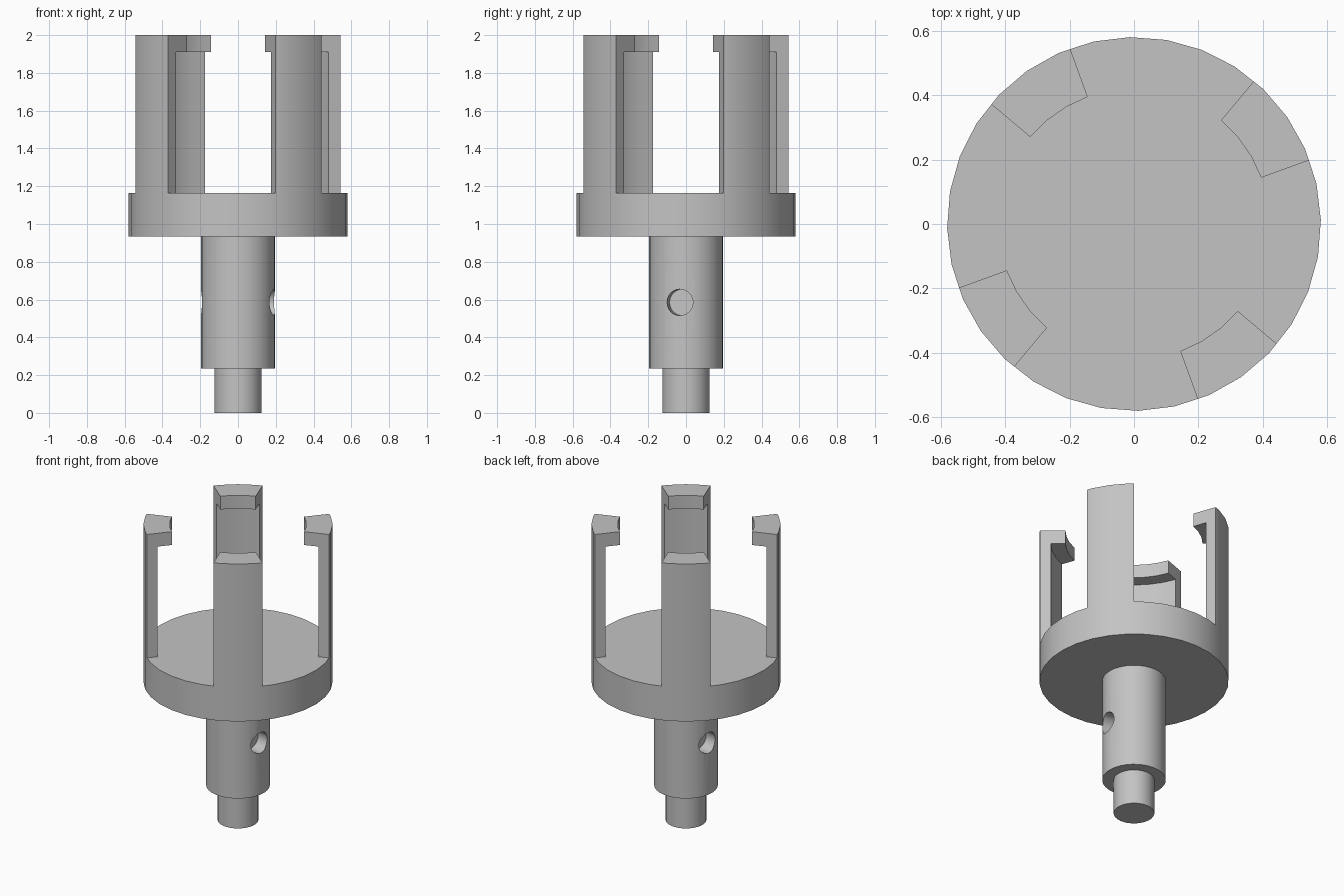
import bpy
import bmesh
from math import radians, cos, sin, pi
from mathutils import Matrix

cube = bpy.data.objects.get("Cube")
if cube:
    bpy.data.objects.remove(cube, do_unlink=True)

SIDES = 32
STEP = 360 / SIDES
TURN = -10            # the whole part is turned about z by this angle
R_OUT = 0.58
Z_DISC, Z_TOP = 1.165, 2.0

grey = bpy.data.materials.new("plain grey")
grey.use_nodes = True
colour = (0.55, 0.55, 0.55, 1)
grey.diffuse_color = colour
grey.node_tree.nodes["Principled BSDF"].inputs["Base Color"].default_value = colour


def add_object(name, bm):
    bmesh.ops.recalc_face_normals(bm, faces=bm.faces)
    mesh = bpy.data.meshes.new(name)
    bm.to_mesh(mesh)
    bm.free()
    mesh.materials.append(grey)
    obj = bpy.data.objects.new(name, mesh)
    bpy.context.collection.objects.link(obj)
    return obj


def select_only(obj):
    bpy.ops.object.select_all(action="DESELECT")
    obj.select_set(True)
    bpy.context.view_layer.objects.active = obj


def smooth(obj):
    select_only(obj)
    bpy.ops.object.shade_smooth_by_angle(angle=radians(30))


def polar(radius, deg, z=0):
    return (radius * cos(radians(deg)), radius * sin(radians(deg)), z)


def prism(bm, outline, z0, z1):
    """Extrude a flat outline of (x, y) points from z0 to z1."""
    low = [bm.verts.new((p[0], p[1], z0)) for p in outline]
    high = [bm.verts.new((p[0], p[1], z1)) for p in outline]
    bm.faces.new(low[::-1])
    bm.faces.new(high)
    for i in range(len(low)):
        j = (i + 1) % len(low)
        bm.faces.new((low[i], low[j], high[j], high[i]))


def cylinder(name, radius, z0, z1):
    bm = bmesh.new()
    prism(bm, [polar(radius, TURN + i * STEP) for i in range(SIDES)], z0, z1)
    return add_object(name, bm)


# Stepped stem and base disc
foot = cylinder("foot_pin", 0.125, 0, 0.235)
shaft = cylinder("shaft", 0.195, 0.235, 0.935)
disc = cylinder("base_disc", R_OUT, 0.935, Z_DISC)

# Blind holes in opposite sides of the shaft
for side in (0, 180):
    bm = bmesh.new()
    turn = Matrix.Rotation(radians(TURN + side), 4, "Z")
    place = Matrix.Translation((0.205, 0, 0.585)) @ Matrix.Rotation(pi / 2, 4, "Y")
    bmesh.ops.create_cone(bm, cap_ends=True, segments=24, radius1=0.07,
                          radius2=0.07, depth=0.2, matrix=turn @ place)
    cutter = add_object("hole_cutter", bm)
    cutter.hide_render = True
    cut = shaft.modifiers.new("hole", "BOOLEAN")
    cut.operation = "DIFFERENCE"
    cut.solver = "EXACT"
    cut.object = cutter
    select_only(shaft)
    bpy.ops.object.modifier_apply(modifier=cut.name)
    bpy.data.objects.remove(cutter, do_unlink=True)


# Four upright arms, flush with the disc rim, each with an inward lip
def rim_point(offset):
    """Point on the faceted rim, measured from a rim corner."""
    within = radians(offset % STEP - STEP / 2)
    return R_OUT * cos(pi / SIDES) / cos(within)


def inner_arc(radius, mid):
    return [polar(radius, mid + a) for a in (15, 5, -5, -15)]


for i, corner in enumerate(("back_left", "back_right", "front_right", "front_left")):
    mid = TURN + 45 + 90 * i
    outer = [polar(rim_point(a), mid + a) for a in (-15, -STEP, 0, STEP, 15)]
    column = outer + inner_arc(0.51, mid)
    bm = bmesh.new()
    prism(bm, column, Z_DISC, Z_TOP)
    arm = add_object("arm_" + corner, bm)
    smooth(arm)
    bm = bmesh.new()
    lip_back = inner_arc(0.51, mid)[::-1]
    prism(bm, lip_back + inner_arc(0.42, mid), 1.91, Z_TOP)
    smooth(add_object("lip_" + corner, bm))

for part in (foot, shaft, disc):
    smooth(part)
